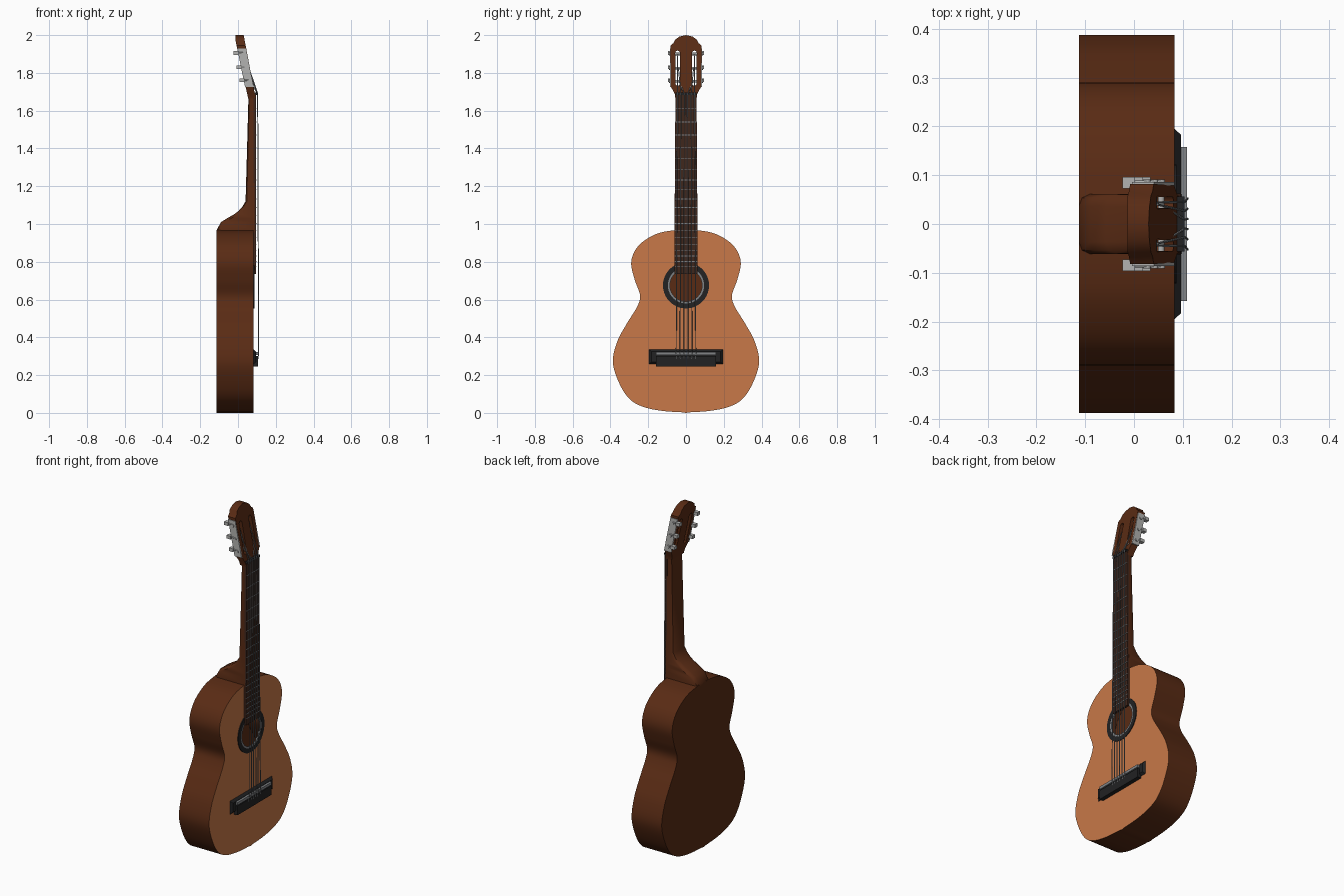
import bpy, bmesh, math
from mathutils import Vector
from mathutils.geometry import interpolate_bezier

if "Cube" in bpy.data.objects:
    bpy.data.objects.remove(bpy.data.objects["Cube"])


def material(name, rgb):
    m = bpy.data.materials.new(name)
    m.diffuse_color = (*rgb, 1)
    m.use_nodes = True
    m.node_tree.nodes["Principled BSDF"].inputs["Base Color"].default_value = m.diffuse_color
    return m


BROWN = material("dark brown wood", (0.10, 0.024, 0.007))
TOP = material("orange wood", (0.58, 0.19, 0.065))
BOARD = material("fingerboard brown", (0.05, 0.02, 0.012))
BLACK = material("black", (0.016, 0.016, 0.017))
STEEL = material("string grey", (0.22, 0.23, 0.24))
SILVER = material("silver", (0.45, 0.45, 0.44))


def finish(bm, name, mats, angle=35, smooth=True):
    bmesh.ops.recalc_face_normals(bm, faces=bm.faces)
    me = bpy.data.meshes.new(name)
    bm.to_mesh(me)
    bm.free()
    for m in mats:
        me.materials.append(m)
    ob = bpy.data.objects.new(name, me)
    bpy.context.collection.objects.link(ob)
    if smooth:
        bpy.ops.object.select_all(action='DESELECT')
        ob.select_set(True)
        bpy.context.view_layer.objects.active = ob
        bpy.ops.object.shade_smooth_by_angle(angle=math.radians(angle))
    return ob


def plate(name, outer, holes, back, front, mats, through=True):
    """Prism of a (y, z) outline; back and front give x as a function of z."""
    bm = bmesh.new()
    ends = {}
    for side, fx in (("back", back), ("front", front)):
        loops = [[bm.verts.new((fx(z), y, z)) for y, z in lp] for lp in [outer] +
                 (holes if through or side == "front" else [])]
        edges = [bm.edges.new((lp[i - 1], lp[i])) for lp in loops for i in range(len(lp))]
        res = bmesh.ops.triangle_fill(bm, edges=edges, use_beauty=True, normal=(1, 0, 0))
        if side == "front" and len(mats) > 1:
            for f in res["geom"]:
                if isinstance(f, bmesh.types.BMFace):
                    f.material_index = 1
        ends[side] = loops
    for a, b in zip(ends["back"], ends["front"]):
        for i in range(len(a)):
            bm.faces.new((a[i - 1], a[i], b[i], b[i - 1]))
    return finish(bm, name, mats)


def flat(x):
    return lambda z: x


def circle(r, z0, n=40):
    return [(r * math.cos(2 * math.pi * i / n), z0 + r * math.sin(2 * math.pi * i / n))
            for i in range(n)]


def mirrored(half):
    """Close a right-hand half outline, sharing the points on the centre line."""
    return half + [(-y, z) for y, z in reversed(half) if abs(y) > 1e-5]


def spline(pts, steps=6):
    out = []
    p = [Vector(q) for q in pts]
    for i in range(len(p) - 1):
        a, b = p[i], p[i + 1]
        ta = (b - p[i - 1]) / 6 if i else (b - a) / 3
        tb = (p[i + 2] - a) / 6 if i + 2 < len(p) else (b - a) / 3
        out += [tuple(v) for v in interpolate_bezier(a, a + ta, b - tb, b, steps + 1)[:-1]]
    return out + [tuple(p[-1])]


def box(name, lo, hi, mat, taper=0.0):
    """Box from corner to corner, its +x face shrunk by taper in y and z."""
    bm = bmesh.new()
    bmesh.ops.create_cube(bm, size=1)
    for v in bm.verts:
        s = [c + 0.5 for c in v.co]
        p = [lo[k] + (hi[k] - lo[k]) * s[k] for k in range(3)]
        if s[0] > 0.5:
            p[1] += taper * (1 - 2 * s[1])
            p[2] += taper * (1 - 2 * s[2])
        v.co = p
    return finish(bm, name, [mat], smooth=False)


def rod(name, pts, r, mat, n=8):
    """Round bars along consecutive points."""
    bm = bmesh.new()
    for a, b in zip(pts, pts[1:]):
        a, b = Vector(a), Vector(b)
        d = b - a
        ret = bmesh.ops.create_cone(bm, cap_ends=True, segments=n, radius1=r, radius2=r,
                                    depth=d.length)
        rot = d.to_track_quat('Z', 'Y')
        for v in ret["verts"]:
            v.co = rot @ v.co + (a + b) / 2
    return finish(bm, name, [mat], 50)


# Body: hollow, with an open sound hole in the top
HOLE_Z = 0.675
half = spline([(0, 0.002), (0.12, 0.01), (0.22, 0.03), (0.295, 0.07), (0.35, 0.15),
               (0.387, 0.265), (0.365, 0.375), (0.315, 0.47), (0.26, 0.56), (0.243, 0.62),
               (0.27, 0.70), (0.29, 0.785), (0.275, 0.85), (0.23, 0.905),
               (0.15, 0.95), (0.06, 0.967), (0, 0.968)])
half[0] = (0, 0)
plate("body", mirrored(half), [circle(0.086, HOLE_Z)], flat(-0.113), flat(0.083),
      [BROWN, TOP], through=False)

# Sound hole rings
for name, ro, ri, x, mat in (("rosette", 0.122, 0.096, 0.087, BLACK),
                             ("rosette_inner_ring", 0.097, 0.085, 0.086, STEEL)):
    plate(name, circle(ro, HOLE_Z), [circle(ri, HOLE_Z)], flat(0.08), flat(x), [mat])

# Neck and heel: lofted rounded sections
bm = bmesh.new()
rings = []
for z, back, w in [(0.955, -0.113, 0.061), (0.968, -0.113, 0.061), (1.01, -0.09, 0.061),
                   (1.03, -0.058, 0.061), (1.053, -0.018, 0.06), (1.07, 0.004, 0.06),
                   (1.09, 0.022, 0.06), (1.12, 0.04, 0.06), (1.4, 0.048, 0.057),
                   (1.66, 0.055, 0.055), (1.69, 0.051, 0.056)]:
    d = 0.087 - back
    cut = min(0.022, d * 0.45)
    sec = [(0.087, -w), (back + cut, -w), (back + cut * 0.3, -w * 0.88), (back, -w * 0.6),
           (back, w * 0.6), (back + cut * 0.3, w * 0.88), (back + cut, w), (0.087, w)]
    rings.append([bm.verts.new((x, y, z)) for x, y in sec])
for a, b in zip(rings, rings[1:]):
    for i in range(len(a)):
        bm.faces.new((a[i - 1], a[i], b[i], b[i - 1]))
bm.faces.new(rings[0])
bm.faces.new(rings[-1])
finish(bm, "neck", [BROWN], 40)


# Headstock: tilted plate with two slots
def head_back(z):
    return max(0.055 - 0.22 * (z - 1.66), -0.013)


def head_front(z):
    return 0.03 + 0.19 * (2.0 - z)


outline = mirrored([(0, 1.665), (0.056, 1.665), (0.06, 1.69), (0.079, 1.725), (0.082, 1.945),
                    (0.066, 1.958), (0.058, 1.975), (0.035, 1.992), (0, 2.0)])
slots = []
for s in (-1, 1):
    slot = [(s * 0.044 + 0.013 * math.cos(a * math.pi / 6),
             (1.905 if a <= 6 else 1.745) + 0.013 * math.sin(a * math.pi / 6))
            for a in range(12)]
    slots.append(slot)
plate("headstock", outline, slots, head_back, head_front, [BROWN])

# Fingerboard, frets and nut
plate("fingerboard", [(-0.062, 0.735), (0.062, 0.735), (0.056, 1.685), (-0.056, 1.685)], [],
      flat(0.083), flat(0.096), [BOARD])
for n in range(1, 20):
    z = 0.315 + 1.375 * 2 ** (-n / 12)
    w = 0.062 - 0.006 * (z - 0.735) / 0.95
    box(f"fret_{n}", (0.095, -w, z - 0.002), (0.0985, w, z + 0.002), STEEL)
box("nut", (0.08, -0.056, 1.684), (0.103, 0.056, 1.696), BLACK)

# Bridge with tie block and saddle
box("bridge", (0.083, -0.195, 0.258), (0.096, 0.195, 0.336), BLACK, 0.012)
box("bridge_block", (0.083, -0.158, 0.246), (0.107, 0.158, 0.30), BLACK)
box("saddle", (0.09, -0.158, 0.306), (0.109, 0.158, 0.322), STEEL)

# Tuners: side plates, rollers, shafts and buttons
PEGS = (1.755, 1.825, 1.90)


def head_mid(z):
    return (head_back(z) + head_front(z)) / 2


for s in (-1, 1):
    side = "right" if s > 0 else "left"
    bm = bmesh.new()
    vs = [bm.verts.new((head_mid(z) + dx, s * y, z)) for y in (0.079, 0.086)
          for z, dx in ((1.725, -0.024), (1.725, 0.022), (1.93, 0.022), (1.93, -0.024))]
    bm.faces.new(vs[:4])
    bm.faces.new(vs[4:])
    for i in range(4):
        j = (i + 1) % 4
        bm.faces.new((vs[i], vs[j], vs[j + 4], vs[i + 4]))
    finish(bm, f"tuner_plate_{side}", [SILVER], smooth=False)
    for k, z in enumerate(PEGS):
        x = head_mid(z)
        bx = head_back(z) - 0.012
        rod(f"roller_{side}_{k}", [(x, s * 0.028, z), (x, s * 0.084, z)], 0.007, SILVER, 10)
        rod(f"tuner_gear_{side}_{k}", [(x, s * 0.084, z), (x, s * 0.091, z)], 0.009, SILVER, 10)
        rod(f"tuner_shaft_{side}_{k}", [(x, s * 0.085, z + 0.006), (bx, s * 0.085, z + 0.006)],
            0.004, SILVER)
        lo, hi = sorted((s * 0.073, s * 0.096))
        box(f"tuner_button_{side}_{k}", (bx - 0.014, lo, z - 0.004),
            (bx + 0.012, hi, z + 0.015), SILVER)

# Strings from the tie block over saddle and nut to the rollers
for i in range(6):
    t = (i - 2.5) / 2.5
    s = 1 if t > 0 else -1
    z = PEGS[int(abs(t) * 2.5)] if s else 0
    end = (head_mid(z) + 0.007, s * (0.036 + 0.004 * int(abs(t) * 2.5)), z)
    rod(f"string_{i}", [(0.103, t * 0.052, 0.275), (0.1095, t * 0.052, 0.314),
                        (0.104, t * 0.045, 1.69), end], 0.0026, STEEL, 6)
